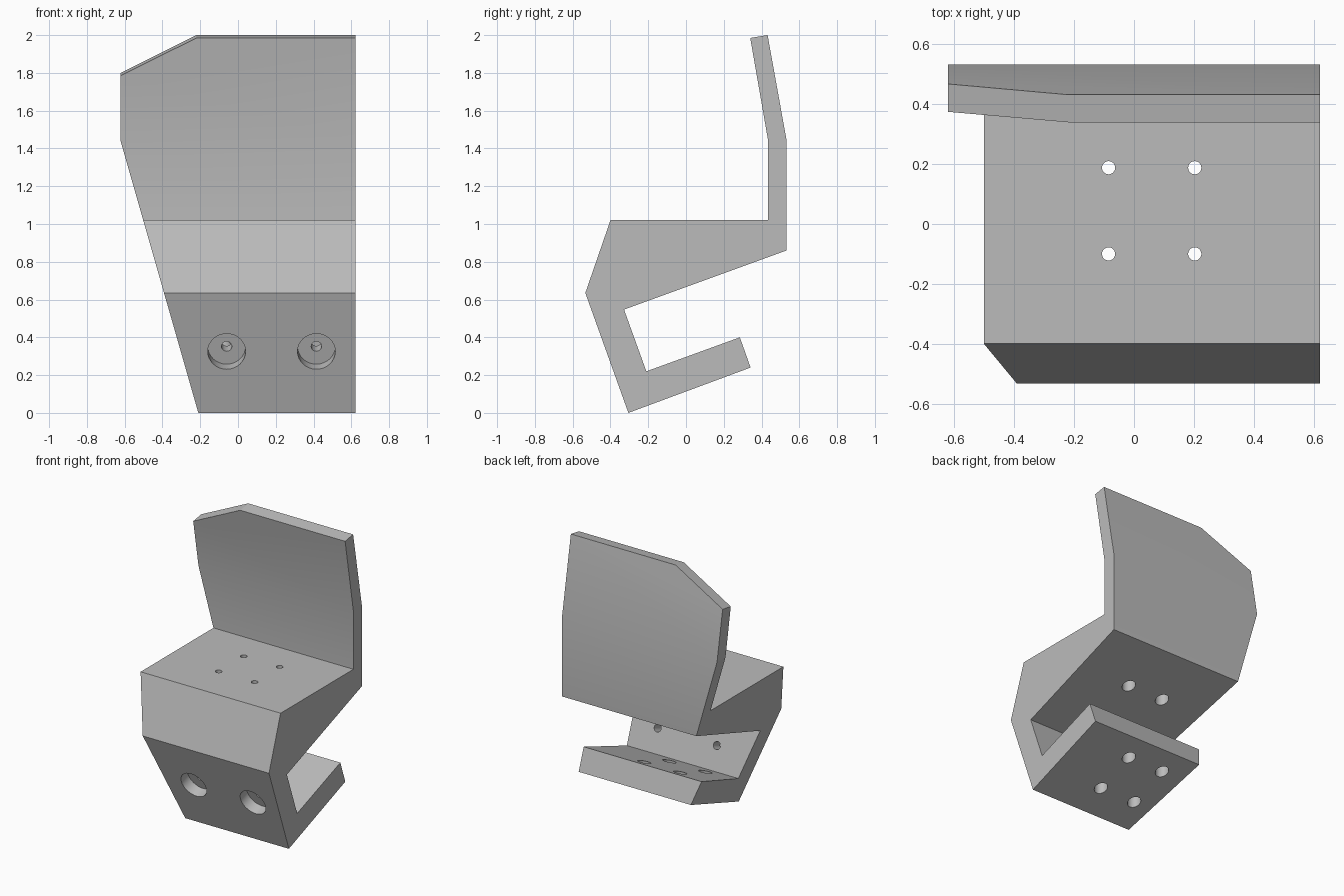
import bpy, bmesh
from mathutils import Vector

if "Cube" in bpy.data.objects:
    bpy.data.objects.remove(bpy.data.objects["Cube"])

grey = bpy.data.materials.new("plain grey")
grey.use_nodes = True
grey.diffuse_color = (0.5, 0.5, 0.5, 1)
grey.node_tree.nodes["Principled BSDF"].inputs["Base Color"].default_value = (0.5, 0.5, 0.5, 1)

HALF = 0.622      # half of the width
BEND = 1.44       # height where the back rest starts leaning forward


def slanted_side(z):
    """x of the tapered side at height z"""
    return -0.21 + (z / BEND) * (0.21 - HALF)


# Side profile (y, z) up to the bend; its last edge runs across the bend
profile = [(0.435, BEND), (0.435, 1.02), (-0.40, 1.02), (-0.533, 0.635),
           (-0.305, 0), (0.342, 0.24), (0.285, 0.40), (-0.21, 0.22),
           (-0.328, 0.547), (0.533, 0.86), (0.533, BEND)]

bm = bmesh.new()
straight = [bm.verts.new((HALF, y, z)) for y, z in profile]
tapered = [bm.verts.new((slanted_side(z), y, z)) for y, z in profile]
bm.faces.new(straight)
bm.faces.new(tapered[::-1])
for i in range(len(profile)):
    j = (i + 1) % len(profile)
    bend_face = bm.faces.new((straight[j], straight[i], tapered[i], tapered[j]))

# Leaning upper back, extruded from the bend
new = bmesh.ops.extrude_discrete_faces(bm, faces=[]) and \
    bmesh.ops.extrude_face_region(bm, geom=[bend_face])
for v in [g for g in new["geom"] if isinstance(g, bmesh.types.BMVert)]:
    v.co.y, v.co.z = (0.34, 1.985) if v.co.y < 0.5 else (0.432, 2.0)
if bend_face.is_valid:
    bmesh.ops.delete(bm, geom=[bend_face], context="FACES_ONLY")

# Clipped top corner, cut square to the leaning back
across = Vector((0, 0.092, 0.015))
slope = Vector((-0.22, 0.432, 2.0)) - Vector((-HALF, 0.468, 1.80))
normal = slope.cross(across)
if normal.z < 0:
    normal.negate()
cut = bmesh.ops.bisect_plane(bm, geom=bm.verts[:] + bm.edges[:] + bm.faces[:],
                             plane_co=(-0.22, 0.432, 2.0), plane_no=normal,
                             clear_outer=True)
bmesh.ops.holes_fill(bm, edges=[e for e in bm.edges if e.is_boundary])
bmesh.ops.recalc_face_normals(bm, faces=bm.faces[:])

mesh = bpy.data.meshes.new("bracket_body")
bm.to_mesh(mesh)
bm.free()
mesh.materials.append(grey)
body = bpy.data.objects.new("bracket_body", mesh)
bpy.context.collection.objects.link(body)


def drill(start, end, diameter):
    """Cut a round hole from start to end"""
    start, end = Vector(start), Vector(end)
    axis = end - start
    bpy.ops.mesh.primitive_cylinder_add(vertices=32, radius=diameter / 2,
                                        depth=axis.length, location=(start + end) / 2)
    cutter = bpy.context.object
    cutter.rotation_euler = axis.to_track_quat("Z", "Y").to_euler()
    cutter.data.materials.append(grey)
    cutter.hide_render = True
    mod = body.modifiers.new("hole", "BOOLEAN")
    mod.operation, mod.solver, mod.object = "DIFFERENCE", "EXACT", cutter
    bpy.context.view_layer.objects.active = body
    bpy.ops.object.modifier_apply(modifier=mod.name)
    bpy.data.objects.remove(cutter)


# Seat holes, wide from below through the shelf and narrow at the top
for x in (-0.085, 0.203):
    for y in (-0.10, 0.188):
        drill((x, y, 0.5), (x, y, 1.2), 0.044)
        drill((x, y, -0.2), (x, y, 0.92), 0.09)

# Counterbored holes square to the lower front plate
inward = Vector((0, 0.941, 0.338)).normalized()
for x in (-0.06, 0.415):
    face_point = Vector((x, -0.422, 0.325))
    drill(face_point - inward * 0.1, face_point + inward * 0.25, 0.055)
    drill(face_point - inward * 0.1, face_point + inward * 0.08, 0.2)

# Flat faces with smooth hole walls
bpy.ops.object.select_all(action="DESELECT")
body.select_set(True)
bpy.context.view_layer.objects.active = body
bpy.ops.object.shade_smooth_by_angle(angle=0.2)
